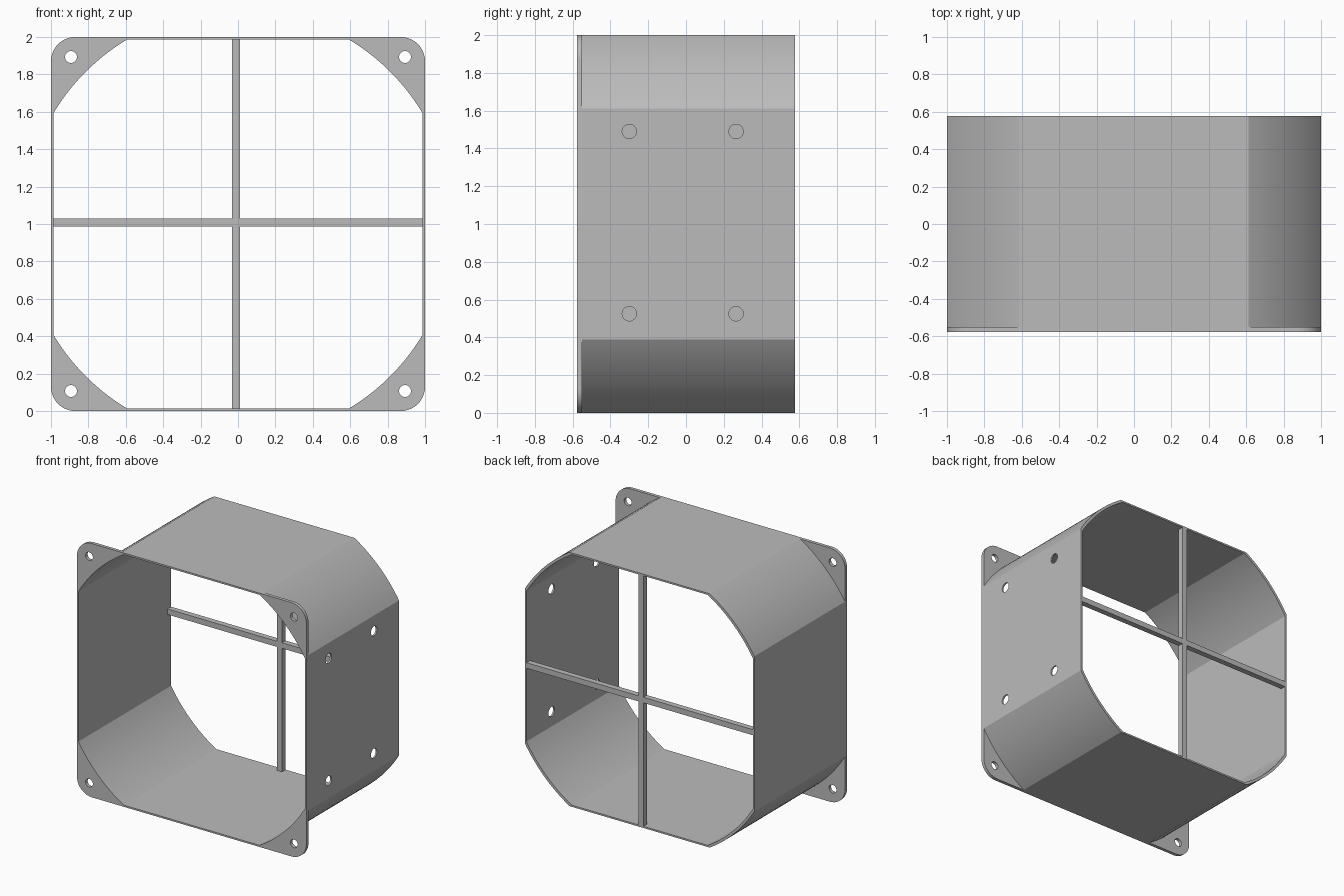
import bpy
import bmesh
from math import acos, cos, sin, pi, radians

cube = bpy.data.objects.get("Cube")
if cube:
    bpy.data.objects.remove(cube, do_unlink=True)

HALF, WALL, DEPTH, FLANGE = 1.0, 0.013, 0.577, 0.026
R_OUT, R_IN = 1.172, 1.151

grey = bpy.data.materials.new("plain_grey")
grey.use_nodes = True
colour = (0.5, 0.5, 0.5, 1)
grey.diffuse_color = colour
grey.node_tree.nodes["Principled BSDF"].inputs["Base Color"].default_value = colour


def arc(cx, cz, r, start, end, steps):
    return [(cx + r * cos(start + (end - start) * i / steps),
             cz + r * sin(start + (end - start) * i / steps)) for i in range(steps + 1)]


def circle(cx, cz, r, steps=32):
    return arc(cx, cz, r, 0, 2 * pi, steps)[:-1]


def clipped_circle(half, r):
    """Circle trimmed flat by a square: four flats joined by four arcs."""
    t = acos(half / r)
    return [p for k in range(4)
            for p in arc(0, 0, r, k * pi / 2 + t, (k + 1) * pi / 2 - t, 20)]


def rounded_square(half, r):
    c = half - r
    return [p for k, (sx, sz) in enumerate([(1, 1), (-1, 1), (-1, -1), (1, -1)])
            for p in arc(sx * c, sz * c, r, k * pi / 2, (k + 1) * pi / 2, 10)]


def extrude_profile(name, loops, y0, y1):
    """Fill outlines (inner ones become holes) and extrude them along y."""
    curve = bpy.data.curves.new(name, 'CURVE')
    curve.dimensions = '2D'
    curve.fill_mode = 'BOTH'
    curve.extrude = (y1 - y0) / 2
    for loop in loops:
        spline = curve.splines.new('POLY')
        spline.points.add(len(loop) - 1)
        for point, (x, z) in zip(spline.points, loop):
            point.co = (x, z, 0, 1)
        spline.use_cyclic_u = True
    obj = bpy.data.objects.new(name, curve)
    bpy.context.collection.objects.link(obj)
    obj.location = (0, (y0 + y1) / 2, HALF)
    obj.rotation_euler = (pi / 2, 0, 0)
    activate(obj)
    bpy.ops.object.convert(target='MESH')
    obj = bpy.context.object
    bpy.ops.object.transform_apply(location=True, rotation=True, scale=True)
    bm = bmesh.new()
    bm.from_mesh(obj.data)
    bmesh.ops.remove_doubles(bm, verts=bm.verts, dist=0.0001)
    bmesh.ops.recalc_face_normals(bm, faces=bm.faces)
    bm.to_mesh(obj.data)
    bm.free()
    obj.data.materials.clear()
    obj.data.materials.append(grey)
    return obj


def activate(obj):
    bpy.ops.object.select_all(action='DESELECT')
    obj.select_set(True)
    bpy.context.view_layer.objects.active = obj


opening = clipped_circle(HALF - WALL, R_IN)

# Duct shell
duct = extrude_profile("duct_shell", [clipped_circle(HALF, R_OUT), opening],
                       FLANGE - DEPTH, DEPTH)

# Four screw holes through the +x wall
for y in (-0.30, 0.265):
    for z in (0.525, 1.49):
        bpy.ops.mesh.primitive_cylinder_add(vertices=32, radius=0.038, depth=0.2,
                                            location=(HALF, y, z), rotation=(0, pi / 2, 0))
        cutter = bpy.context.object
        cutter.name = "hole_cutter"
        cutter.hide_render = True
        activate(duct)
        mod = duct.modifiers.new("screw_hole", 'BOOLEAN')
        mod.operation = 'DIFFERENCE'
        mod.solver = 'EXACT'
        mod.object = cutter
        bpy.ops.object.modifier_apply(modifier=mod.name)
        bpy.data.objects.remove(cutter, do_unlink=True)

# Front flange with corner mounting holes
mounts = [circle(sx * 0.893, sz * 0.893, 0.032) for sx in (-1, 1) for sz in (-1, 1)]
flange = extrude_profile("front_flange", [rounded_square(HALF, 0.13), opening] + mounts,
                         -DEPTH, FLANGE - DEPTH)

# Cross bars flush with the back opening
cx, cz, w, e = -0.011, 0.008, 0.022, HALF - WALL
cross = [(cx + w, cz + w), (cx + w, e), (cx - w, e), (cx - w, cz + w),
         (-e, cz + w), (-e, cz - w), (cx - w, cz - w), (cx - w, -e),
         (cx + w, -e), (cx + w, cz - w), (e, cz - w), (e, cz + w)]
bars = extrude_profile("cross_bars", [cross], DEPTH - 0.045, DEPTH)

for part in (duct, flange, bars):
    activate(part)
    bpy.ops.object.shade_smooth_by_angle(angle=radians(20))
